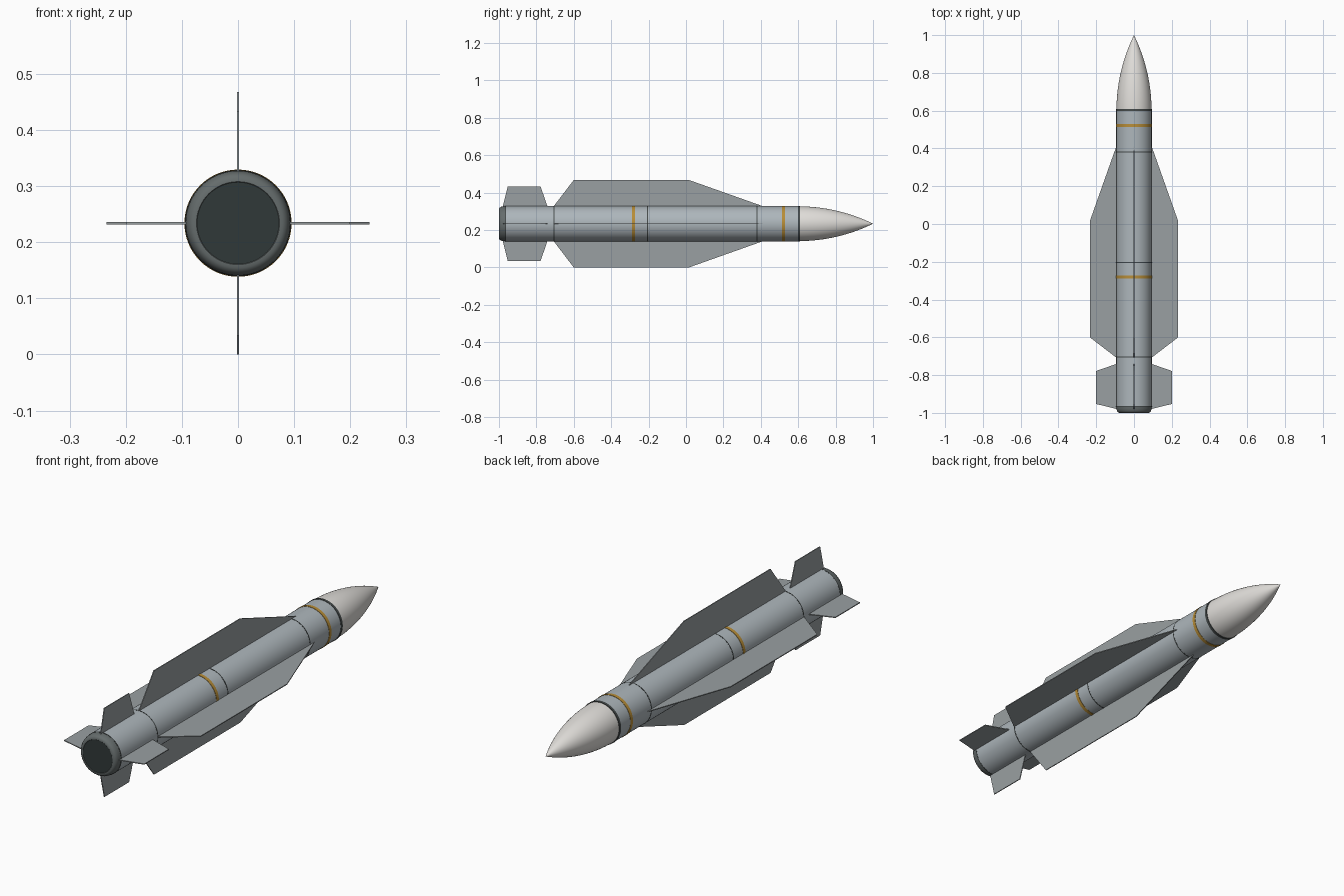
import bpy, bmesh, math
from mathutils import Matrix, Vector

if "Cube" in bpy.data.objects:
    bpy.data.objects.remove(bpy.data.objects["Cube"])

AXIS_Z = 0.234
R = 0.094
SIDES = 64


def material(name, color):
    m = bpy.data.materials.new(name)
    m.diffuse_color = (*color, 1)
    m.use_nodes = True
    m.node_tree.nodes["Principled BSDF"].inputs["Base Color"].default_value = m.diffuse_color
    return m


BODY = material("body_grey", (0.42, 0.47, 0.50))
FIN = material("fin_grey", (0.32, 0.35, 0.36))
NOSE = material("nose_white", (0.75, 0.73, 0.70))
GOLD = material("band_gold", (0.48, 0.27, 0.04))
DARK = material("seam_dark", (0.06, 0.07, 0.07))
RIM = material("rim_grey", (0.13, 0.15, 0.15))
SOOT = material("nozzle_dark", (0.03, 0.04, 0.04))


def finish(name, bm, mat, smooth=True):
    bmesh.ops.remove_doubles(bm, verts=bm.verts, dist=1e-5)
    bmesh.ops.recalc_face_normals(bm, faces=bm.faces)
    me = bpy.data.meshes.new(name)
    bm.to_mesh(me)
    bm.free()
    me.materials.append(mat)
    ob = bpy.data.objects.new(name, me)
    bpy.context.collection.objects.link(ob)
    if smooth:
        bpy.ops.object.select_all(action='DESELECT')
        bpy.context.view_layer.objects.active = ob
        ob.select_set(True)
        bpy.ops.object.shade_smooth_by_angle(angle=math.radians(35))
    return ob


def lathe(name, profile, mat):
    """Spin (y, radius) points around the long axis."""
    bm = bmesh.new()
    vs = [bm.verts.new((r, y, AXIS_Z)) for y, r in profile]
    es = [bm.edges.new(p) for p in zip(vs, vs[1:])]
    bmesh.ops.spin(bm, geom=vs + es, cent=(0, 0, AXIS_Z), axis=(0, 1, 0),
                   angle=math.tau, steps=SIDES)
    return finish(name, bm, mat)


def ring(name, y, width, height, mat):
    a, b, r = y - width / 2, y + width / 2, R + height
    return lathe(name, [(a, R - 0.004), (a, r), (b, r), (b, R - 0.004)], mat)


def fins(name, outline, thickness):
    """Four flat plates from (y, distance from axis) points."""
    for i, side in enumerate(("right", "top", "left", "bottom")):
        bm = bmesh.new()
        f = bm.faces.new([bm.verts.new((d, y, -thickness / 2)) for y, d in outline])
        out = bmesh.ops.extrude_face_region(bm, geom=[f])
        bmesh.ops.translate(bm, vec=Vector((0, 0, thickness)),
                            verts=[v for v in out["geom"] if isinstance(v, bmesh.types.BMVert)])
        bm.transform(Matrix.Translation((0, 0, AXIS_Z)) @ Matrix.Rotation(-i * math.pi / 2, 4, 'Y'))
        finish(f"{name}_{side}", bm, FIN, smooth=False)


# Main tube
lathe("body_tube", [(-0.965, 0), (-0.965, R), (0.6, R), (0.6, 0)], BODY)

# Tangent ogive nose
L, base = 0.4, 0.093
rho = (base ** 2 + L ** 2) / (2 * base)
ogive = [(0.6 + L * i / 24, max(0, math.sqrt(rho ** 2 - (L * i / 24) ** 2) + base - rho))
         for i in range(25)]
lathe("nose_cone", ogive, NOSE)

# Rounded tail rim and dark nozzle face
lathe("tail_rim", [(-0.965, R), (-0.978, R - 0.001), (-0.989, 0.0905), (-0.996, 0.086),
                   (-0.9995, 0.080), (-1.0, 0.074), (-0.998, 0.072)], RIM)
lathe("nozzle_face", [(-0.999, 0), (-0.999, 0.0745)], SOOT)

# Gold bands
ring("gold_band_front", 0.522, 0.016, 0.0015, GOLD)
ring("gold_band_rear", -0.28, 0.016, 0.0015, GOLD)

# Seams between sections
ring("nose_collar", 0.604, 0.012, 0.0015, DARK)
for k, y in enumerate((0.38, -0.205, -0.705, -0.965)):
    ring(f"seam_{k + 1}", y, 0.005, 0.0006, DARK)

# Long main wings and small tail fins
fins("wing", [(0.44, 0.085), (0.41, R), (0.015, 0.234), (-0.6, 0.234),
              (-0.707, R), (-0.707, 0.085)], 0.004)
fins("tail_fin", [(-0.737, 0.085), (-0.741, R), (-0.778, 0.2), (-0.953, 0.2),
                  (-0.979, R), (-0.979, 0.085)], 0.004)
